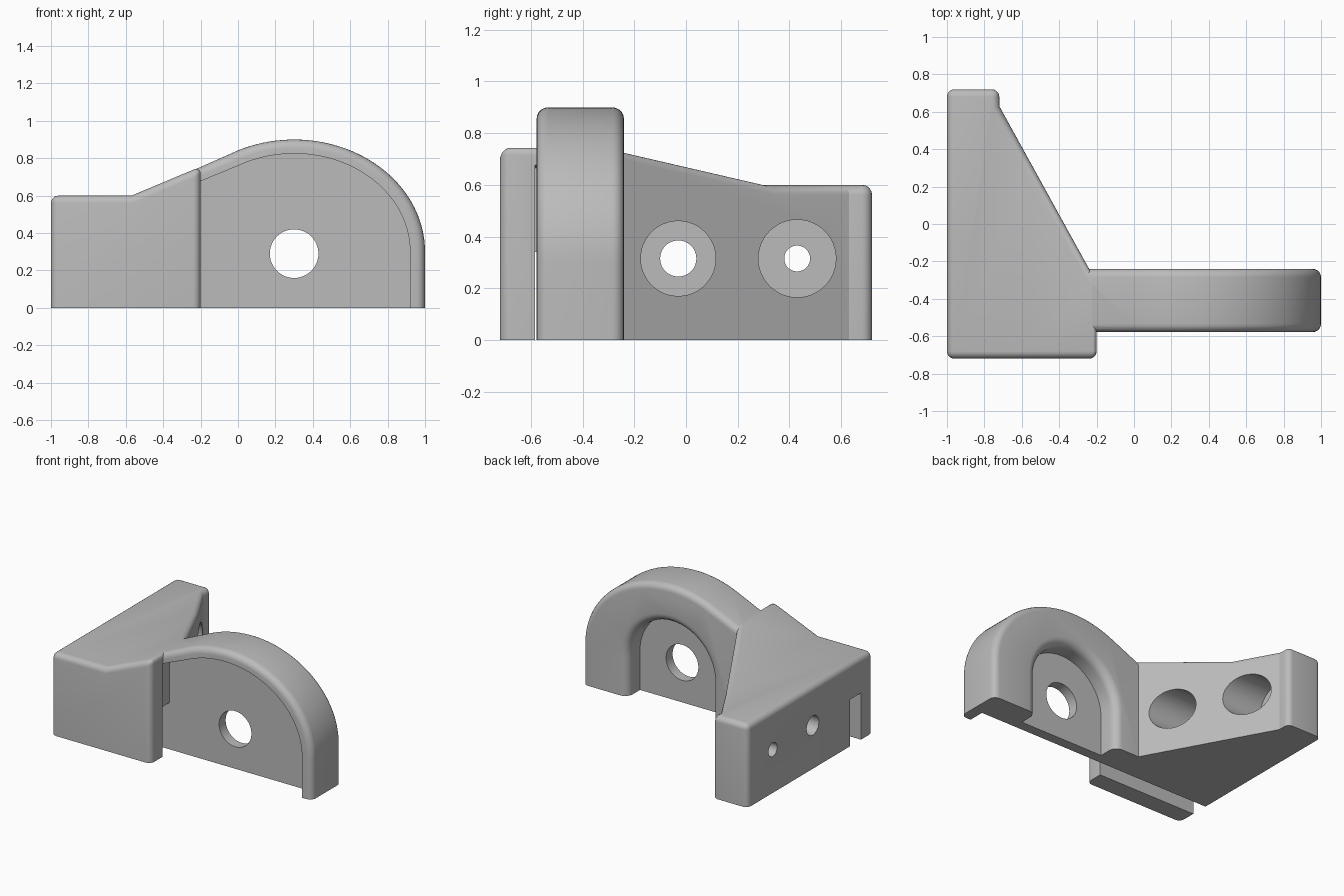
import bpy, bmesh, math

if "Cube" in bpy.data.objects:
    bpy.data.objects.remove(bpy.data.objects["Cube"])


def loft(name, rings):
    """Closed solid through matching rings of 3D points."""
    bm = bmesh.new()
    loops = [[bm.verts.new(p) for p in ring] for ring in rings]
    n = len(loops[0])
    for a, b in zip(loops, loops[1:]):
        for i in range(n):
            j = (i + 1) % n
            bm.faces.new((a[i], a[j], b[j], b[i]))
    bm.faces.new(loops[0])
    bm.faces.new(loops[-1])
    bmesh.ops.recalc_face_normals(bm, faces=bm.faces)
    mesh = bpy.data.meshes.new(name)
    bm.to_mesh(mesh)
    bm.free()
    ob = bpy.data.objects.new(name, mesh)
    bpy.context.collection.objects.link(ob)
    return ob


def prism_y(name, outline, y0, y1):
    return loft(name, [[(x, y, z) for x, z in outline] for y in (y0, y1)])


def box(name, x, y, z):
    return prism_y(name, [(x[0], z[0]), (x[1], z[0]), (x[1], z[1]), (x[0], z[1])], *y)


def cylinder(name, r, centre, length, axis):
    rings = []
    for s in (-length / 2, length / 2):
        ring = []
        for i in range(48):
            t = math.tau * i / 48
            u, v = r * math.cos(t), r * math.sin(t)
            off = (s, u, v) if axis == 'X' else (u, s, v)
            ring.append([c + o for c, o in zip(centre, off)])
        rings.append(ring)
    return loft(name, rings)


def apply_mod(ob, kind, **settings):
    mod = ob.modifiers.new(kind, kind)
    for key, value in settings.items():
        setattr(mod, key, value)
    bpy.context.view_layer.objects.active = ob
    bpy.ops.object.modifier_apply(modifier=mod.name)


def combine(ob, other, operation):
    apply_mod(ob, 'BOOLEAN', object=other, operation=operation, solver='EXACT')
    bpy.data.objects.remove(other, do_unlink=True)


def round_edges(ob, width):
    apply_mod(ob, 'BEVEL', width=width, segments=5, limit_method='ANGLE',
              angle_limit=math.radians(32))


def dome(a, b, left_x, left_z, bottom):
    """Elliptical hump running into a straight slope on the left."""
    start = math.asin(0.3 / a)
    pts = [(left_x, bottom), (left_x, left_z)]
    for i in range(41):
        t = -start + (start + math.pi / 2) * i / 40
        pts.append((0.3 + a * math.sin(t), 0.3 + b * math.cos(t)))
    return pts + [(0.3 + a, bottom)]


def arch(r, bottom=-0.2):
    pts = [(0.3 + r, bottom)]
    pts += [(0.3 + r * math.cos(math.pi * i / 32), 0.29 + r * math.sin(math.pi * i / 32))
            for i in range(33)]
    return pts + [(0.3 - r, bottom)]


# Mounting block: tapered plan trimmed by the sloping top profile
plan = [(-1, -0.72), (-0.2, -0.72), (-0.2, -0.3), (-0.24, -0.24),
        (-0.72, 0.63), (-0.72, 0.72), (-1, 0.72)]
body = loft("bracket", [[(x, y, z) for x, y in plan] for z in (-0.1, 1.2)])
top = prism_y("top_profile", [(-1.2, -0.3), (0.2, -0.3), (0.2, 0.923), (-0.57, 0.6), (-1.2, 0.6)], -1, 1)
combine(body, top, 'INTERSECT')
round_edges(body, 0.04)

# Domed wing
wing = prism_y("wing", dome(0.7, 0.6, -0.3, 0.709, -0.09), -0.578, -0.24)
round_edges(wing, 0.045)
combine(body, wing, 'UNION')

# Flat underside
combine(body, box("base_cut", (-2, 2), (-2, 2), (-0.5, 0)), 'DIFFERENCE')

# Front pocket of the wing and the slot through the block
combine(body, prism_y("front_pocket", dome(0.62, 0.525, -0.23, 0.665, -0.2), -0.585, -0.46), 'DIFFERENCE')
combine(body, box("slot", (-1.2, -0.21), (-0.585, -0.46), (-0.2, 0.34)), 'DIFFERENCE')

# Rear arched pocket with a rounded mouth
steps = [(-0.385, 0.34)]
for i in range(7):
    t = math.pi / 2 * i / 6
    steps.append((-0.30 + 0.06 * math.sin(t), 0.34 + 0.06 * (1 - math.cos(t))))
steps.append((-0.2, 0.40))
combine(body, loft("rear_pocket", [[(x, y, z) for x, z in arch(r)] for y, r in steps]), 'DIFFERENCE')

# Wing hole
combine(body, cylinder("wing_hole", 0.13, (0.3, -0.42, 0.29), 0.3, 'Y'), 'DIFFERENCE')

# Counterbored screw holes
for y, big, small in ((-0.03, 0.145, 0.07), (0.43, 0.15, 0.05)):
    combine(body, cylinder("counterbore", big, (-0.35, y, 0.315), 1.0, 'X'), 'DIFFERENCE')
    combine(body, cylinder("screw_hole", small, (-0.9, y, 0.315), 0.5, 'X'), 'DIFFERENCE')

# Finish
grey = bpy.data.materials.new("grey")
grey.diffuse_color = (0.5, 0.5, 0.5, 1)
grey.use_nodes = True
grey.node_tree.nodes["Principled BSDF"].inputs["Base Color"].default_value = grey.diffuse_color
body.data.materials.clear()
body.data.materials.append(grey)
for poly in body.data.polygons:
    poly.material_index = 0
bpy.ops.object.select_all(action='DESELECT')
body.select_set(True)
bpy.context.view_layer.objects.active = body
bpy.ops.object.shade_smooth_by_angle(angle=math.radians(25))
